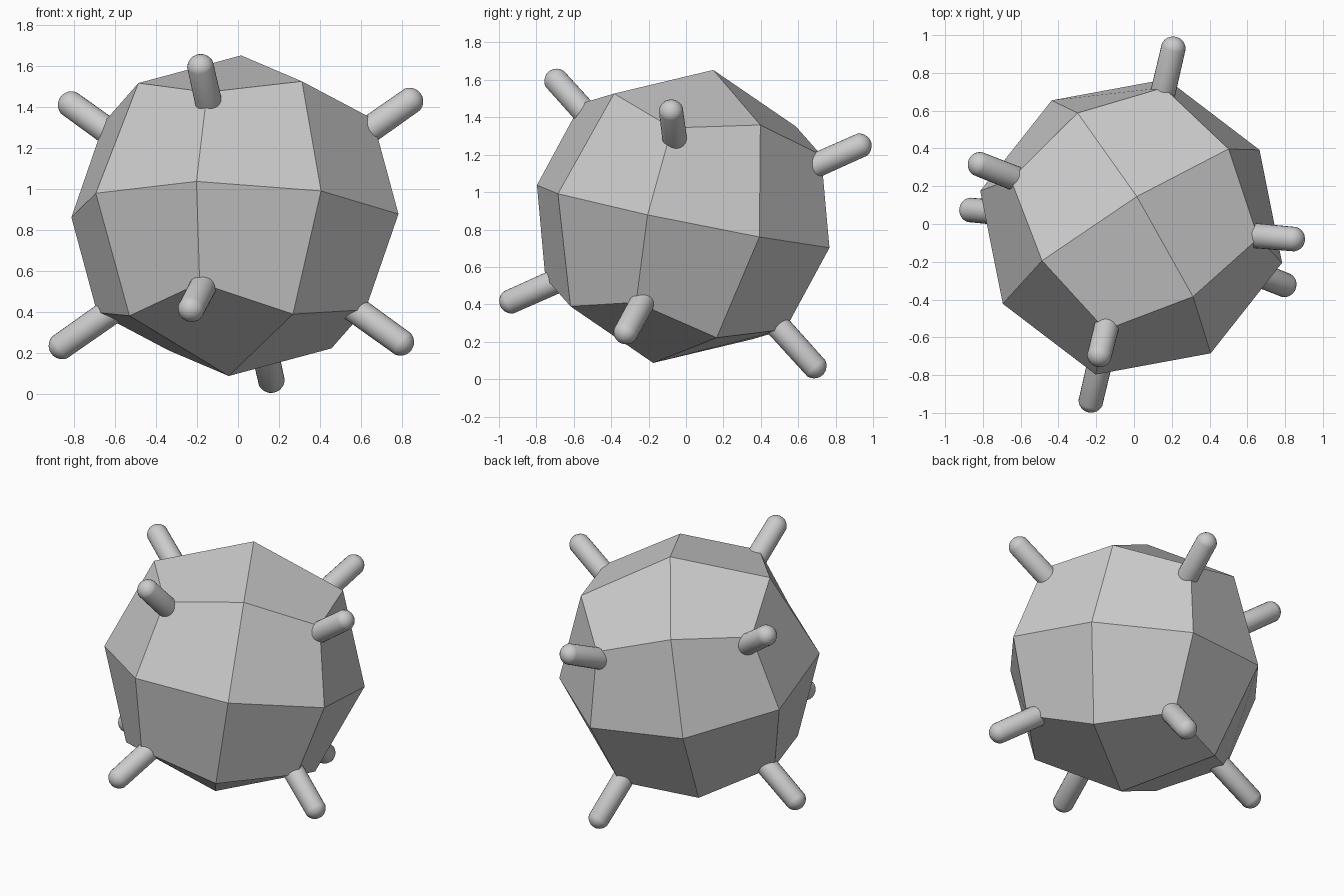
import bpy, bmesh
from itertools import product
from mathutils import Matrix, Vector

old = bpy.data.objects.get("Cube")
if old:
    bpy.data.objects.remove(old, do_unlink=True)

# Tilted axes shared by the body and its prongs
up = Vector((0.03, 0.16, 0.78)).normalized()
side = Vector((0.42, -0.67, 0.115))
side = (side - up * side.dot(up)).normalized()
across = up.cross(side)
TILT = Matrix((side, across, up)).transposed()

BODY_CENTER = Vector((-0.015, -0.015, 0.87))
PRONG_CENTER = Vector((-0.01, -0.003, 0.832))
BODY_SIZE = 1.906
PRONG_RADIUS = 0.067
PRONG_START, PRONG_END = 0.65, 1.04

grey = bpy.data.materials.new("light_grey")
grey.use_nodes = True
grey.diffuse_color = (0.6, 0.6, 0.6, 1)
grey.node_tree.nodes["Principled BSDF"].inputs["Base Color"].default_value = (0.6, 0.6, 0.6, 1)


def add_object(name, bm, matrix, smooth):
    mesh = bpy.data.meshes.new(name)
    for face in bm.faces:
        face.smooth = smooth
    bm.to_mesh(mesh)
    bm.free()
    mesh.materials.append(grey)
    obj = bpy.data.objects.new(name, mesh)
    obj.matrix_world = matrix
    bpy.context.collection.objects.link(obj)
    return obj


# Faceted ball: a cube rounded by one subdivision
bm = bmesh.new()
bmesh.ops.create_cube(bm, size=BODY_SIZE)
body = add_object("body", bm, Matrix.Translation(BODY_CENTER) @ TILT.to_4x4(), False)
rounding = body.modifiers.new("rounding", 'SUBSURF')
rounding.levels = rounding.render_levels = 1


# Round-ended prong: a sphere stretched at its equator
def add_prong(name, direction):
    bm = bmesh.new()
    bmesh.ops.create_uvsphere(bm, u_segments=24, v_segments=12, radius=PRONG_RADIUS)
    for v in bm.verts:
        v.co.z += PRONG_END if v.co.z > 0.001 else PRONG_START
    turn = direction.to_track_quat('Z', 'Y').to_matrix().to_4x4()
    add_object(name, bm, Matrix.Translation(PRONG_CENTER) @ turn, True)


# One prong on each corner of the tilted cube
for i, corner in enumerate(product((-1, 1), repeat=3)):
    add_prong(f"prong_{i + 1}", (TILT @ Vector(corner)).normalized())
